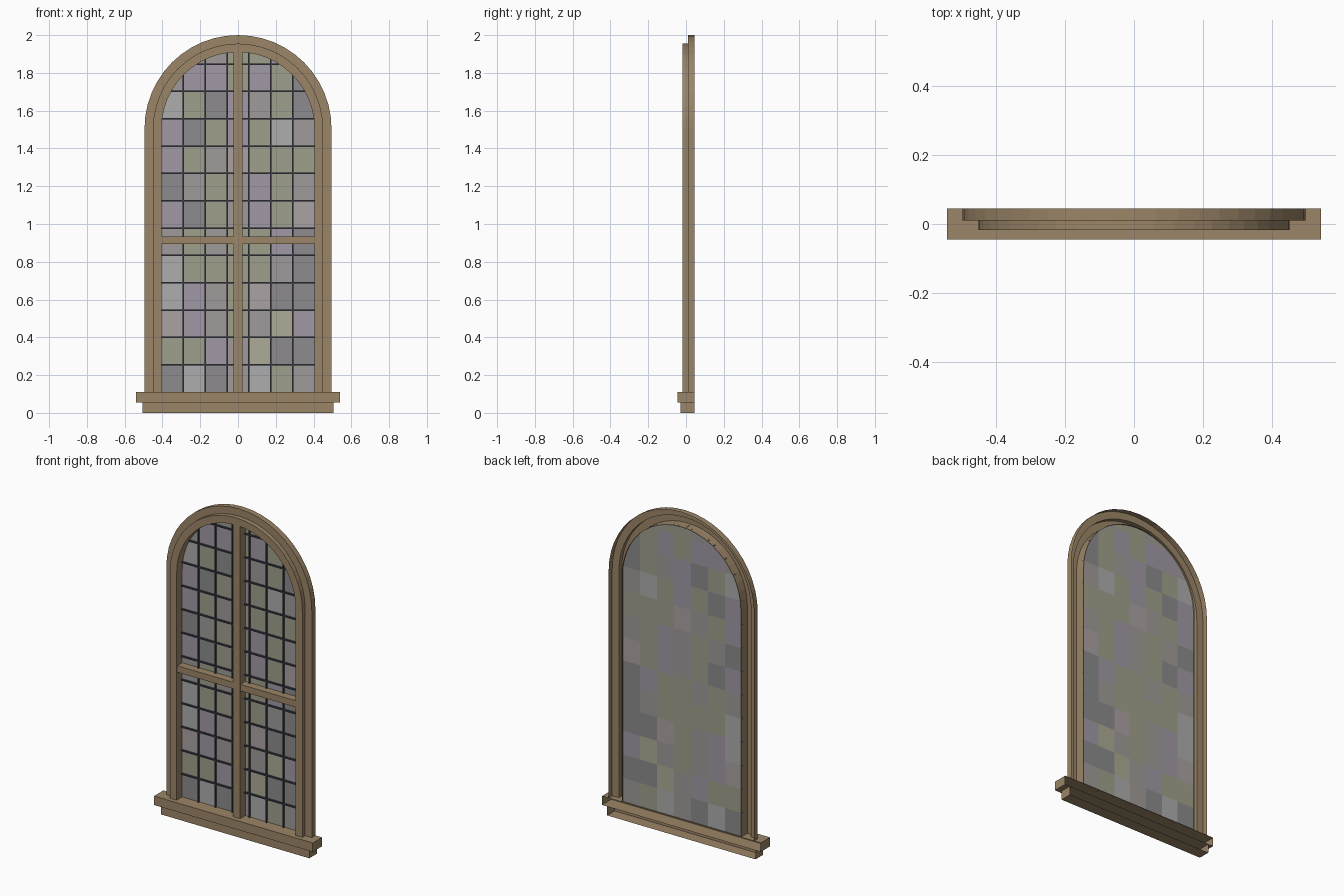
import bpy, bmesh, math
from mathutils import Vector

if "Cube" in bpy.data.objects:
    bpy.data.objects.remove(bpy.data.objects["Cube"])

SILL_TOP, SPRING, BACK = 0.11, 1.505, 0.045
OPENING, GLASS_Y = 0.405, 0.036
COL, ROW = OPENING * 2 / 7, 0.1447


def material(name, rgb):
    m = bpy.data.materials.new(name)
    m.use_nodes = True
    m.diffuse_color = (*rgb, 1)
    bsdf = m.node_tree.nodes["Principled BSDF"]
    bsdf.inputs["Base Color"].default_value = (*rgb, 1)
    bsdf.inputs["Roughness"].default_value = 0.6
    return m


def finish(bm, name, mats):
    mesh = bpy.data.meshes.new(name)
    bm.to_mesh(mesh)
    bm.free()
    for m in mats:
        mesh.materials.append(m)
    obj = bpy.data.objects.new(name, mesh)
    bpy.context.collection.objects.link(obj)
    return obj


def add_box(bm, x, y, z, open_back=True):
    """Box from (low, high) ranges, with its rear face left off."""
    verts = bmesh.ops.create_cube(bm, size=1)["verts"]
    for v in verts:
        v.co = Vector([r[0] if c < 0 else r[1] for c, r in zip(v.co, (x, y, z))])
    if open_back:
        rear = [f for f in verts[0].link_faces[:] + verts[-1].link_faces[:]
                if all(abs(v.co.y - y[1]) < 1e-6 for v in f.verts)]
        bmesh.ops.delete(bm, geom=list(set(rear)), context="FACES")


def box(name, x, y, z, mat):
    bm = bmesh.new()
    add_box(bm, x, y, z)
    return finish(bm, name, [mat])


def arch(r, y, steps=24):
    """Outline up one jamb, round the arch and down the other."""
    arc = [(r * math.cos(math.pi * i / steps), y, SPRING + r * math.sin(math.pi * i / steps))
           for i in range(steps + 1)]
    return [(r, y, SILL_TOP)] + arc + [(-r, y, SILL_TOP)]


wood = material("wood", (0.33, 0.235, 0.135))
lead = material("lead", (0.05, 0.054, 0.075))
palette = {
    "P": (0.36, 0.32, 0.38),
    "K": (0.41, 0.36, 0.37),
    "O": (0.35, 0.35, 0.27),
    "Y": (0.42, 0.41, 0.30),
    "G": (0.35, 0.33, 0.32),
    "L": (0.42, 0.42, 0.42),
    "D": (0.27, 0.26, 0.27),
}

# Stepped arched frame, a shell open at the rear
profile = [(OPENING, BACK), (OPENING, -0.018), (0.45, -0.018),
           (0.45, 0.01), (0.495, 0.01), (0.495, BACK)]
bm = bmesh.new()
rails = [[bm.verts.new(p) for p in arch(r, y)] for r, y in profile]
for a, b in zip(rails, rails[1:]):
    for i in range(len(a) - 1):
        bm.faces.new((a[i], b[i], b[i + 1], a[i + 1]))
finish(bm, "arched_frame", [wood])

# Two-step sill
box("sill_upper", (-0.54, 0.54), (-0.045, BACK), (0.055, SILL_TOP), wood)
box("sill_lower", (-0.505, 0.505), (-0.028, BACK), (0, 0.055), wood)

# Crossing glazing bars
box("vertical_bar", (-0.025, 0.025), (-0.015, GLASS_Y), (SILL_TOP, SPRING + OPENING), wood)
box("horizontal_bar", (-OPENING, OPENING), (-0.012, GLASS_Y), (0.895, 0.935), wood)

# Glass panes, one arched sheet cut into a grid of tints, bottom row first
tints = ["DLDGLOG", "OOPGYDD", "KPGOGYP", "LPGOKDD", "LOOOOGD", "GOGOOPD", "PDOGPOK",
         "DGOGPOG", "POGKOOO", "PDOPOLG", "LODPGOD", "GPPOPOD", "GGGOOPG"]
columns = [-OPENING + COL * i for i in range(1, 7)]
rows = [SILL_TOP + ROW * i for i in range(1, 13)]
bm = bmesh.new()
bm.faces.new([bm.verts.new(p) for p in arch(OPENING, GLASS_Y)])
cuts = [((x, 0, 0), (1, 0, 0)) for x in columns] + [((0, 0, z), (0, 0, 1)) for z in rows]
for point, normal in cuts:
    bmesh.ops.bisect_plane(bm, geom=bm.verts[:] + bm.edges[:] + bm.faces[:],
                           plane_co=point, plane_no=normal)
keys = list(palette)
for f in bm.faces:
    c = f.calc_center_median()
    col = min(int((c.x + OPENING) / COL), 6)
    row = min(int((c.z - SILL_TOP) / ROW), 12)
    f.material_index = keys.index(tints[row][col])
finish(bm, "glass_panes", [material("glass_" + k, palette[k]) for k in keys])

# Lead strips over the pane joints, stopping at the arch
bm = bmesh.new()
half, depth = 0.004, (GLASS_Y - 0.011, GLASS_Y - 0.001)
for x in columns:
    top = SPRING + math.sqrt(OPENING ** 2 - x ** 2)
    add_box(bm, (x - half, x + half), depth, (SILL_TOP, top), False)
for z in rows:
    w = math.sqrt(OPENING ** 2 - max(z - SPRING, 0) ** 2)
    add_box(bm, (-w, w), depth, (z - half, z + half), False)
finish(bm, "lead_strips", [lead])
